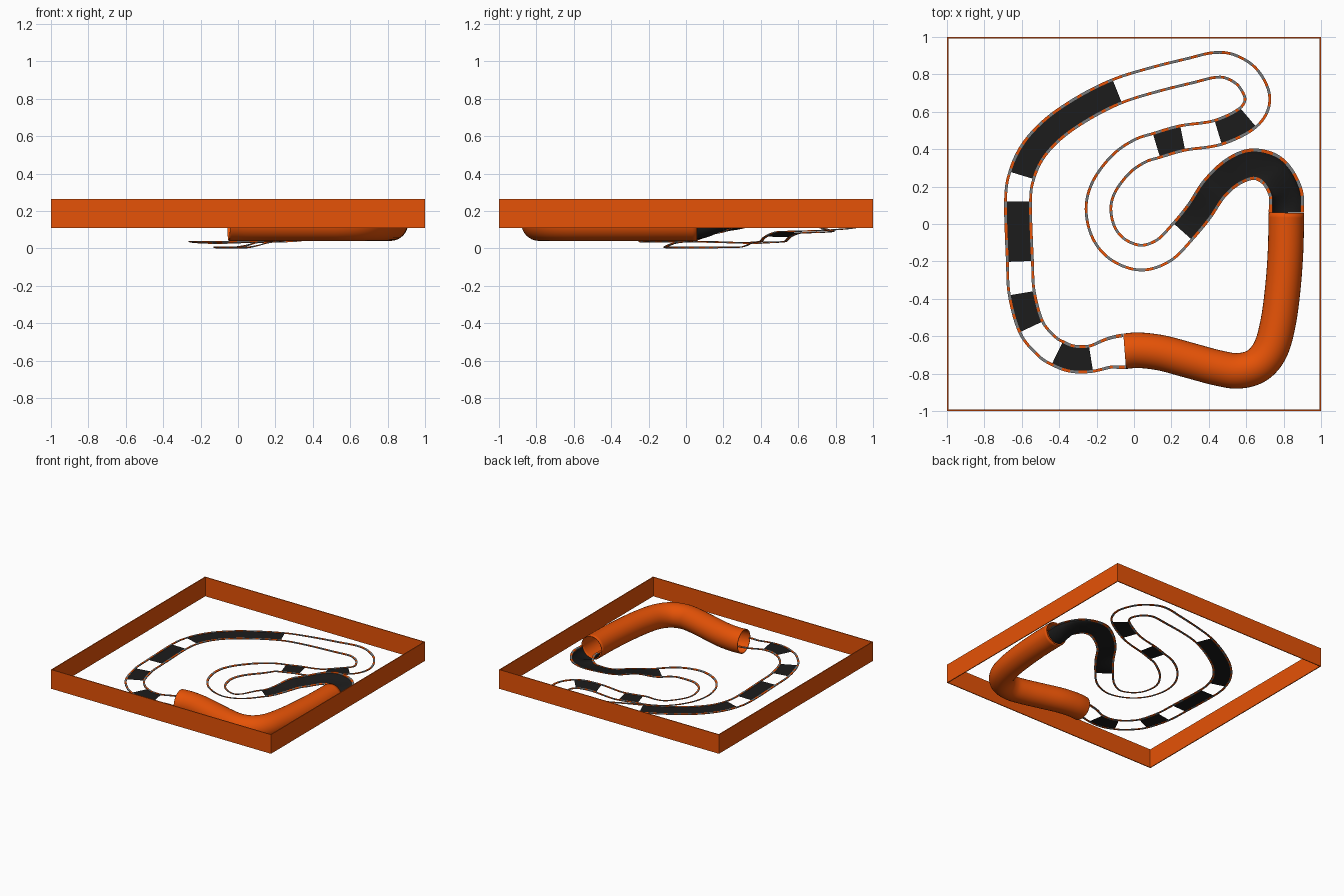
import bpy, bmesh, math
from mathutils import Vector

cube = bpy.data.objects.get("Cube")
if cube:
    bpy.data.objects.remove(cube, do_unlink=True)


def material(name, colour):
    mat = bpy.data.materials.new(name)
    mat.use_nodes = True
    mat.diffuse_color = (*colour, 1)
    mat.node_tree.nodes["Principled BSDF"].inputs["Base Color"].default_value = (*colour, 1)
    return mat


ORANGE = material("burnt orange", (.79, .085, .002))
DARK = material("charcoal", (.0115, .0115, .0115))
GREY = material("mid grey", (.2, .2, .2))
STEPS = 8          # samples per path span
DASH = .035        # length of one painted dash on the rails


def finish(name, bm, mat):
    mesh = bpy.data.meshes.new(name)
    bm.to_mesh(mesh)
    bm.free()
    mesh.materials.append(mat)
    obj = bpy.data.objects.new(name, mesh)
    bpy.context.collection.objects.link(obj)
    return obj


def shade_smooth(obj):
    bpy.ops.object.select_all(action="DESELECT")
    bpy.context.view_layer.objects.active = obj
    obj.select_set(True)
    bpy.ops.object.shade_smooth_by_angle()


def smooth_path(points):
    """Catmull-Rom samples through plan points."""
    pts = [Vector(p) for p in points]
    pts = [2 * pts[0] - pts[1]] + pts + [2 * pts[-1] - pts[-2]]
    out = []
    for a, b, c, d in zip(pts, pts[1:], pts[2:], pts[3:]):
        for k in range(STEPS):
            t = k / STEPS
            out.append(.5 * (2 * b + (c - a) * t + (2 * a - 5 * b + 4 * c - d) * t ** 2
                             + (3 * b - a - 3 * c + d) * t ** 3))
    return out + [pts[-2]]


def profile_at(keys, s):
    """Eased height, bank, half width and trough depth at path position s."""
    for (i, *first), (j, *second) in zip(keys, keys[1:]):
        if s <= j:
            t = (s - i) / (j - i)
            t = t * t * (3 - 2 * t)
            return [a + (b - a) * t for a, b in zip(first, second)]
    return keys[-1][1:]


def frames(points, keys):
    """Position, half-width side vector (tilted by bank) and depth along a path."""
    path = smooth_path(points)
    result = []
    for n, p in enumerate(path):
        d = (path[min(n + 1, len(path) - 1)] - path[max(n - 1, 0)]).normalized()
        z, bank, half, depth = profile_at(keys, n / STEPS)
        result.append((Vector((p.x, p.y, z)), Vector((-d.y * half, d.x * half, bank)), depth))
    return result


def sweep(name, frame_list, section, mat, closed=True):
    """Carry a section of (side, up, share of trough depth) along the frames."""
    bm = bmesh.new()
    rings = [[bm.verts.new(p + side * u + Vector((0, 0, v - w * depth))) for u, v, w in section]
             for p, side, depth in frame_list]
    count = len(section)
    for r, q in zip(rings, rings[1:]):
        for k in range(count if closed else count - 1):
            m = (k + 1) % count
            bm.faces.new((r[k], r[m], q[m], q[k]))
    if closed:
        bmesh.ops.recalc_face_normals(bm, faces=bm.faces)
    return finish(name, bm, mat)


# Open track: plan points, then (point index, height, bank to left, half width, depth)
TRACK = [(.815, .06), (.81, .17), (.745, .28), (.64, .32), (.53, .28), (.43, .19),
         (.35, .07), (.26, -.04), (.16, -.14), (.04, -.18), (-.08, -.14), (-.16, -.05),
         (-.19, .08), (-.16, .2), (-.07, .32), (.03, .39), (.12, .42), (.26, .46),
         (.45, .49), (.61, .57), (.66, .67), (.61, .78), (.52, .84), (.43, .85),
         (.3, .82), (.1, .77), (-.09, .71), (-.27, .62), (-.43, .51), (-.54, .39),
         (-.6, .26), (-.62, .12), (-.61, -.2), (-.6, -.37), (-.55, -.55), (-.47, -.65),
         (-.41, -.69), (-.33, -.72), (-.23, -.72), (-.13, -.69), (-.05, -.68)]
PROFILE = [(0, .13, 0, .09, .08), (2, .13, -.01, .085, .015), (3, .125, -.015, .08, .005),
           (5, .09, -.01, .072, 0), (7, .04, .005, .07, 0), (9, .02, .016, .07, 0),
           (12, .02, .016, .07, 0), (14, .017, .012, .07, 0), (16, .033, 0, .07, 0),
           (17, .036, 0, .07, 0), (19, .087, -.004, .07, 0), (23, .102, -.012, .07, 0),
           (26, .125, 0, .07, 0), (38, .13, 0, .072, 0), (40, .13, 0, .09, 0)]
track = frames(TRACK, PROFILE)

# Thin dashed rails on both edges of the whole run
for label, sign in (("left", 1), ("right", -1)):
    a, b, h = sign * .84, sign * 1.05, .003
    rail = sweep(f"{label}_rail", track,
                 [(a, -h, 0), (b, -h, 0), (b, h, 0), (a, h, 0)], ORANGE)
    rail.data.materials.append(GREY)
    travelled = 0
    for n, (here, there) in enumerate(zip(track, track[1:])):
        for face in rail.data.polygons[n * 4:n * 4 + 4]:
            face.material_index = int(travelled / DASH) % 2
        travelled += (there[0] - here[0]).length

# Dark floor panels between pairs of point indices, hollowed out near the tunnel
PANELS = [(0, 7), (16, 17), (18, 19), (26, 30), (31, 32), (33, 34), (36, 38)]
angles = [math.pi * k / 12 for k in range(13)]
floor = [(.9 * math.cos(t), 0, math.sin(t)) for t in angles]
for n, (start, end) in enumerate(PANELS):
    panel = sweep(f"floor_panel_{n + 1}", track[start * STEPS:end * STEPS + 1],
                  floor, DARK, closed=False)
    shade_smooth(panel)

# Covered tunnel joining the two ends of the track
TUNNEL = [(-.05, -.68), (.03, -.675), (.15, -.69), (.3, -.73), (.45, -.77), (.56, -.785),
          (.66, -.755), (.73, -.67), (.77, -.53), (.795, -.35), (.81, -.15), (.815, .06)]
circle = [(.095 * math.cos(t), .095 * math.sin(t), 0)
          for t in (k * math.tau / 32 for k in range(32))]
level = [(0, .135, 0, 1, 0), (len(TUNNEL), .135, 0, 1, 0)]
tunnel = sweep("tunnel", frames(TUNNEL, level), circle, ORANGE)
shell = tunnel.modifiers.new("shell", "SOLIDIFY")
shell.thickness = .006
shade_smooth(tunnel)

# Square boundary wall, open above and below
LOW, HIGH, INNER = .108, .265, .993
bm = bmesh.new()
corners = [(-1, -1), (1, -1), (1, 1), (-1, 1)]
loops = [[bm.verts.new((x * r, y * r, z)) for x, y in corners]
         for r, z in ((1, LOW), (1, HIGH), (INNER, HIGH), (INNER, LOW))]
for r, q in zip(loops, loops[1:] + loops[:1]):
    for k in range(4):
        m = (k + 1) % 4
        bm.faces.new((r[k], r[m], q[m], q[k]))
bmesh.ops.recalc_face_normals(bm, faces=bm.faces)
finish("boundary_wall", bm, ORANGE)
